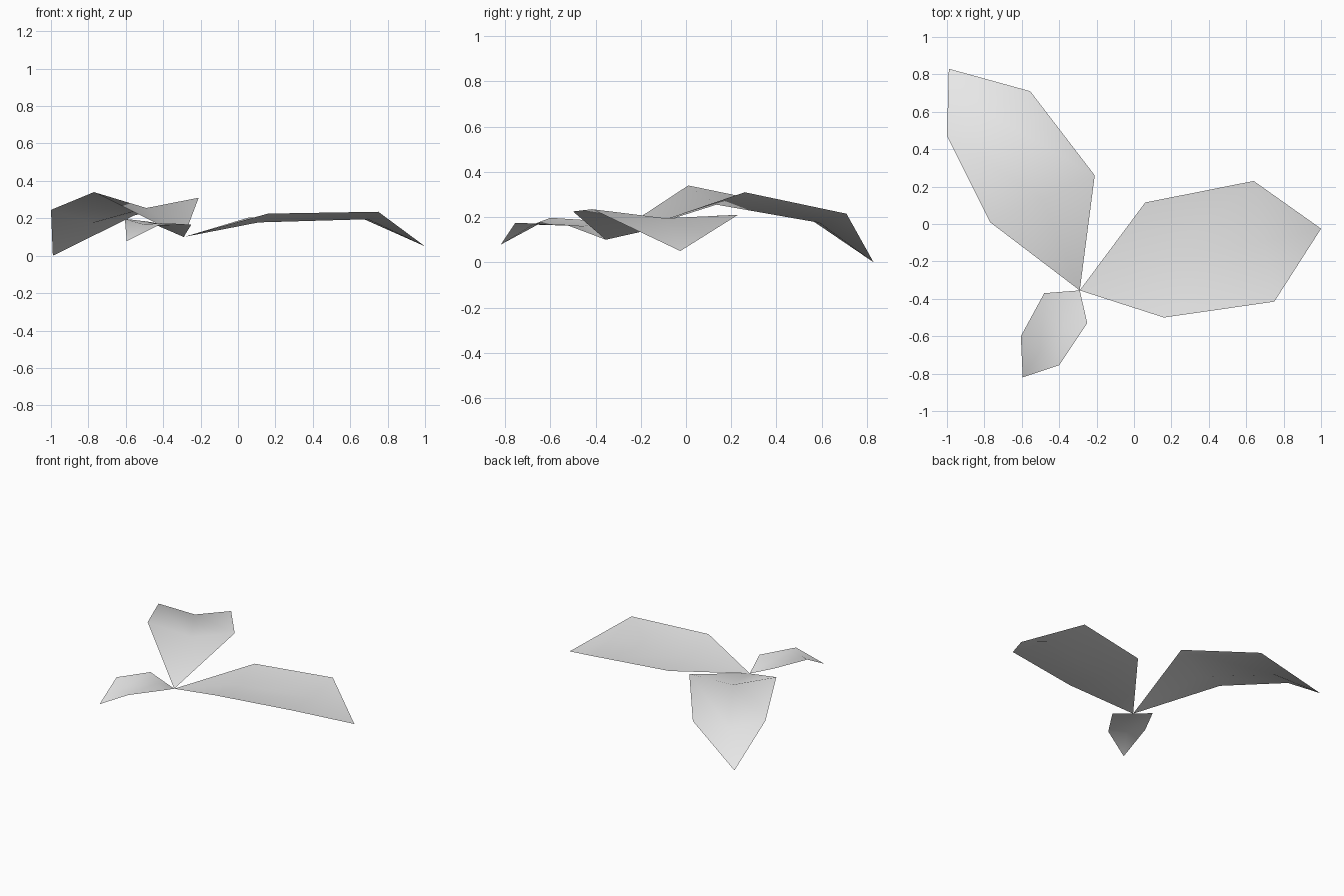
import bpy
import bmesh
from mathutils import Vector

cube = bpy.data.objects.get("Cube")
if cube:
    bpy.data.objects.remove(cube, do_unlink=True)

# One pale grey for every leaf
grey = bpy.data.materials.new("pale grey")
grey.use_nodes = True
colour = (0.8, 0.8, 0.8, 1)
grey.diffuse_color = colour
grey.node_tree.nodes["Principled BSDF"].inputs["Base Color"].default_value = colour

ROOT = (-0.29, -0.355, 0.10)


def leaf(name, right, left, rib_heights, tip):
    """Folded leaf: two edges meeting at root and tip, with a sunken midrib."""
    bm = bmesh.new()
    rib = []
    for a, b, z in zip(right, left, rib_heights):
        middle = (Vector(a) + Vector(b)) / 2
        rib.append((middle.x, middle.y, z))
    root, end = bm.verts.new(ROOT), bm.verts.new(tip)
    r, m, l = ([bm.verts.new(p) for p in row] for row in (right, rib, left))
    # Each half is a root triangle, a middle quad and a tip triangle
    for a, b in ((r, m), (m, l)):
        bm.faces.new((root, a[0], b[0]))
        bm.faces.new((a[0], a[1], b[1], b[0]))
        bm.faces.new((a[1], end, b[1]))
    for face in bm.faces:
        face.smooth = True
    mesh = bpy.data.meshes.new(name)
    bm.to_mesh(mesh)
    bm.free()
    mesh.materials.append(grey)
    obj = bpy.data.objects.new(name, mesh)
    bpy.context.collection.objects.link(obj)


# Large leaf reaching to the left side
leaf("left_leaf",
     right=[(0.16, -0.50, 0.225), (0.75, -0.415, 0.235)],
     left=[(0.06, 0.115, 0.205), (0.64, 0.23, 0.21)],
     rib_heights=(0.178, 0.195), tip=(1.0, -0.025, 0.05))

# Large leaf reaching backwards
leaf("back_leaf",
     right=[(-0.21, 0.26, 0.31), (-0.555, 0.71, 0.215)],
     left=[(-0.77, 0.01, 0.34), (-1.0, 0.47, 0.245)],
     rib_heights=(0.255, 0.175), tip=(-0.99, 0.83, 0.0))

# Small leaf reaching forwards
leaf("front_leaf",
     right=[(-0.48, -0.37, 0.182), (-0.605, -0.60, 0.197)],
     left=[(-0.25, -0.53, 0.166), (-0.40, -0.755, 0.175)],
     rib_heights=(0.16, 0.167), tip=(-0.595, -0.82, 0.078))
